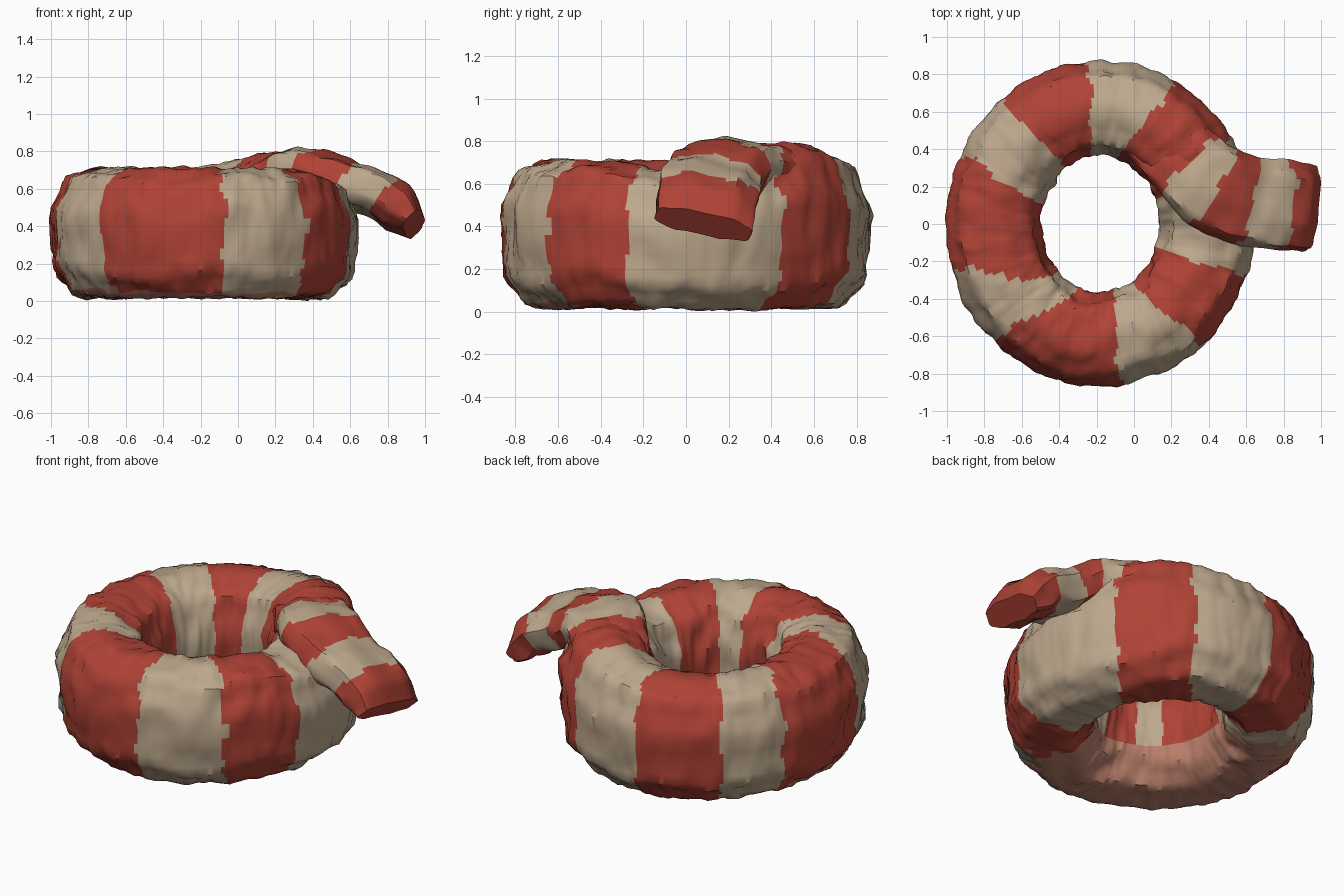
import bpy, bmesh
from math import sin, cos, pi, radians, degrees, atan2, hypot, exp
from mathutils import Vector, noise

cube = bpy.data.objects.get("Cube")
if cube:
    bpy.data.objects.remove(cube)


def material(name, rgb):
    m = bpy.data.materials.new(name)
    m.use_nodes = True
    m.diffuse_color = (*rgb, 1)
    m.node_tree.nodes["Principled BSDF"].inputs["Base Color"].default_value = (*rgb, 1)
    return m


MATS = [material("tan_wool", (0.51, 0.39, 0.265)),
        material("red_wool", (0.43, 0.055, 0.036)),
        material("faded_pink_wool", (0.48, 0.21, 0.145))]


def power(v, e):
    return abs(v) ** e * (1 if v >= 0 else -1)


def rounded(a, e):
    """Point on a rounded-box section of unit half size."""
    return power(cos(a), e), power(sin(a), e)


def loft(name, sections, closed, rule):
    """Skin a list of point rings and colour the faces by a rule."""
    bm = bmesh.new()
    rings = [[bm.verts.new(p) for p in s] for s in sections]
    n, k = len(rings), len(rings[0])
    for i in range(n if closed else n - 1):
        a, b = rings[i], rings[(i + 1) % n]
        for j in range(k):
            f = bm.faces.new((a[j], b[j], b[(j + 1) % k], a[(j + 1) % k]))
            f.material_index = rule(f, i)
    if not closed:
        for r, i in ((rings[0], 0), (rings[-1], n - 2)):
            f = bm.faces.new(r)
            f.material_index = rule(f, i)
    bmesh.ops.recalc_face_normals(bm, faces=bm.faces)
    me = bpy.data.meshes.new(name)
    bm.to_mesh(me)
    bm.free()
    for m in MATS:
        me.materials.append(m)
    ob = bpy.data.objects.new(name, me)
    bpy.context.collection.objects.link(ob)
    bpy.ops.object.select_all(action='DESELECT')
    ob.select_set(True)
    bpy.context.view_layer.objects.active = ob
    bpy.ops.object.shade_smooth_by_angle(angle=radians(40))
    return ob


# Wrapped ring
CENTRE = Vector((-0.18, 0, 0))
SEGS, SIDES = 240, 40
# stripe edges in degrees: (outer side, inner side)
EDGES = [(33, 24), (63, 75), (95, 98), (128, 122), (153, 160),
         (197, 228), (229, 250), (277, 281), (310, 300), (340, 338)]


def bump(az, mid, width):
    d = (az - mid + pi) % (2 * pi) - pi
    return exp(-(d / width) ** 2)


def ring_section(i):
    az = 2 * pi * i / SEGS
    top = 0.705 + 0.085 * bump(az, radians(48), 0.5) - 0.05 * bump(az, radians(-8), 0.3)
    out = []
    for j in range(SIDES):
        a = 2 * pi * j / SIDES
        u, v = rounded(a, 0.78)
        # lengthwise folds and crumpled cloth
        q = Vector((cos(az) * 2.2, sin(az) * 2.2, a * 0.1))
        fold = 0.012 * sin(9 * a + 3 * noise.noise(q))
        q = Vector((cos(az) * (3 + u), sin(az) * (3 + u), v * 1.5)) * 2.1
        s = 1 + (fold + 0.02 * noise.noise(q) + 0.012 * noise.noise(q * 2.3)) / 0.28
        r = 0.592 + 0.235 * u * s
        z = 0.015 + (top - 0.015) * (0.5 + 0.5 * v * (1 + (s - 1) * 0.6))
        out.append(CENTRE + Vector(((r * 1.057 - 0.057) * cos(az), r * sin(az) * 1.045,
                                    max(z, 0))))
    return out


def ring_colour(f, i):
    c = f.calc_center_median() - CENTRE
    r = hypot(c.x, c.y)
    az = degrees(atan2(c.y, c.x)) % 360
    # plain underside of one half
    lower = c.z < 0.08 and r < 0.74 or c.z < 0.22 and r < 0.5
    if lower and abs(az - 225) < 85 + 12 * noise.noise(c * 8):
        return 2
    t = min(max((r - 0.36) / 0.36, 0), 1)
    az += 3 * noise.noise(c * 9)
    return sum(az > inner + (outer - inner) * t for outer, inner in EDGES) % 2


loft("scarf_ring", [ring_section(i) for i in range(SEGS)], True, ring_colour)

# Loose end, crossing over the ring and hanging outward
PATH = [Vector(p) for p in ((0.1, 0.5, 0.55), (0.26, 0.35, 0.66), (0.42, 0.2, 0.685),
                            (0.6, 0.125, 0.62), (0.79, 0.1, 0.545), (0.94, 0.085, 0.41))]
LAST = len(PATH) - 1
STEPS = 10
BANDS = (1.3, 2.05, 3.0, 4.0)


def path_point(t):
    """Catmull-Rom point along the path."""
    i = min(int(t), LAST - 1)
    f = t - i
    p1, p2 = PATH[i], PATH[i + 1]
    p0 = PATH[i - 1] if i else 2 * p1 - p2
    p3 = PATH[i + 2] if i + 2 <= LAST else 2 * p2 - p1
    return 0.5 * (2 * p1 + (p2 - p0) * f + (2 * p0 - 5 * p1 + 4 * p2 - p3) * f * f
                  + (3 * p1 - p0 - 3 * p2 + p3) * f ** 3)


def tail_section(i):
    t = i / STEPS
    p = path_point(t)
    tangent = (path_point(min(t + 0.05, LAST)) - path_point(max(t - 0.05, 0))).normalized()
    side = Vector((0, 0, 1)).cross(tangent).normalized()
    side = (side - Vector((0, 0, 0.2 * t / LAST))).normalized()
    up = tangent.cross(side)
    width = 0.19 + 0.045 * min(t / 2, 1)
    thick = 0.12 * (0.6 + 0.4 * min(1, (LAST - t) / 0.5))
    out = []
    for j in range(28):
        a = 2 * pi * j / 28
        u, v = rounded(a, 0.7)
        s = 1 + 0.06 * sin(8 * a + 2 * noise.noise(p * 3)) + 0.15 * noise.noise(
            (p + side * u * 0.3 + up * v * 0.2) * 9)
        out.append(p + side * u * width * (0.6 + 0.4 * s) + up * v * thick * s)
    return out


def tail_colour(f, i):
    t = (i + 0.5) / STEPS + 0.15 * noise.noise(f.calc_center_median() * 9)
    return (1 + sum(t > b for b in BANDS)) % 2


loft("scarf_tail", [tail_section(i) for i in range(STEPS * LAST + 1)], False, tail_colour)
